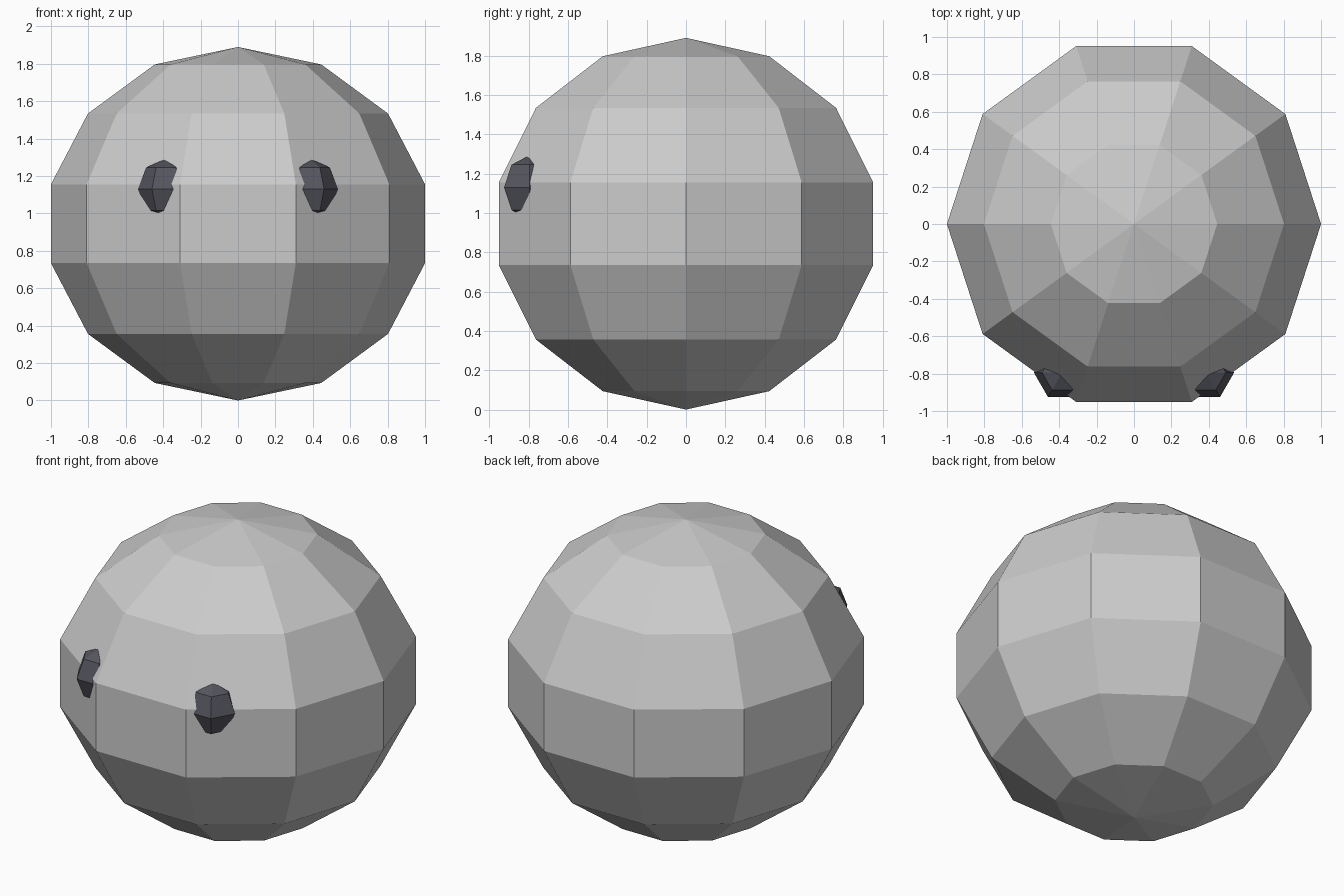
import bpy
import math

if "Cube" in bpy.data.objects:
    bpy.data.objects.remove(bpy.data.objects["Cube"])


def low_poly_ball(name, segments, rings, centre, scale):
    """Flat-faced UV sphere, turned so a corner points along x."""
    bpy.ops.mesh.primitive_uv_sphere_add(
        segments=segments, ring_count=rings, radius=1, location=centre,
        rotation=(0, 0, math.pi / 2))
    ball = bpy.context.object
    ball.name = name
    ball.scale = scale
    bpy.ops.object.transform_apply(location=False, rotation=True, scale=True)
    bpy.ops.object.shade_flat()
    return ball


# Body: slightly squashed ten-sided ball resting on the ground
low_poly_ball("body", 10, 7, (0, 0, 0.945), (1.026, 1.026, 0.945))

# Eyes: small dark six-sided balls half sunk into the front
dark = bpy.data.materials.new("eye_dark")
dark.diffuse_color = (0.09, 0.09, 0.115, 1)
dark.use_nodes = True
dark.node_tree.nodes["Principled BSDF"].inputs["Base Color"].default_value = dark.diffuse_color
for side, label in ((-1, "right_eye"), (1, "left_eye")):
    eye = low_poly_ball(label, 6, 4, (side * 0.385, -0.795, 1.13),
                        (0.15, 0.15, 0.163))
    eye.data.materials.append(dark)
